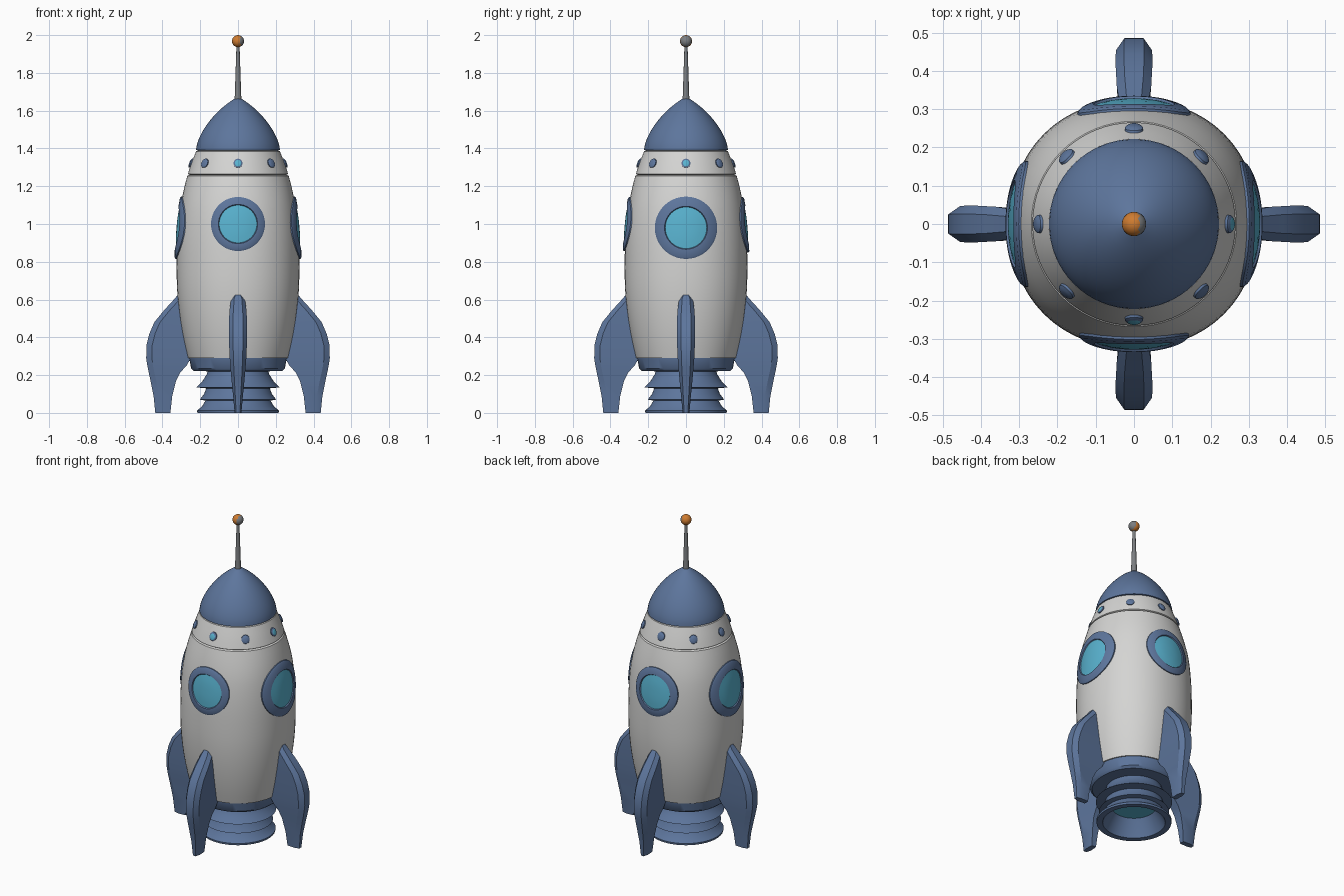
import bpy, bmesh, math
from mathutils import Matrix, Vector

if "Cube" in bpy.data.objects:
    bpy.data.objects.remove(bpy.data.objects["Cube"])


def mat(name, col):
    m = bpy.data.materials.new(name)
    m.diffuse_color = (*col, 1)
    m.use_nodes = True
    m.node_tree.nodes["Principled BSDF"].inputs["Base Color"].default_value = m.diffuse_color
    return m


WHITE = mat("hull white", (.66, .66, .65))
BLUE = mat("steel blue", (.11, .18, .335))
CYAN = mat("window cyan", (.1, .45, .63))
ORANGE = mat("beacon orange", (.62, .2, .03))
GREY = mat("antenna grey", (.2, .21, .22))


def finish(name, bm, mats, angle=35):
    bmesh.ops.recalc_face_normals(bm, faces=bm.faces[:])
    me = bpy.data.meshes.new(name)
    bm.to_mesh(me)
    bm.free()
    for m in mats:
        me.materials.append(m)
    me.shade_smooth()
    me.set_sharp_from_angle(angle=math.radians(angle))
    ob = bpy.data.objects.new(name, me)
    bpy.context.collection.objects.link(ob)
    return ob


def loft(bm, rings, mat_rule=lambda i: 0):
    """Bridge rings of equal point count and cap both ends."""
    vs = [[bm.verts.new(p) for p in ring] for ring in rings]
    n = len(vs[0])
    for i in range(len(vs) - 1):
        for j in range(n):
            k = (j + 1) % n
            f = bm.faces.new((vs[i][j], vs[i][k], vs[i + 1][k], vs[i + 1][j]))
            f.material_index = mat_rule(i)
    bm.faces.new(vs[0]).material_index = mat_rule(0)
    bm.faces.new(vs[-1]).material_index = mat_rule(len(vs) - 1)


def hull_r(z):
    if z < .75:
        return .325 - .06 * ((.75 - z) / .46) ** 2
    return .325 - .105 * ((z - .75) / .64) ** 2.6


def hull_n(z):
    """Cross-section exponent: slightly squared low, round near the nose."""
    return 2 + .15 * max(0, min(1, (1.25 - z) / .15))


def section(r, z, n=2.0, steps=64):
    pts = []
    for j in range(steps):
        a = 2 * math.pi * j / steps
        c, s = math.cos(a), math.sin(a)
        k = r / (abs(c) ** n + abs(s) ** n) ** (1 / n)
        pts.append((k * c, k * s, z))
    return pts


def lathe(name, profile, mats, squared=False, mat_rule=lambda i: 0, steps=64):
    bm = bmesh.new()
    loft(bm, [section(r, z, hull_n(z) if squared else 2, steps) for r, z in profile], mat_rule)
    return finish(name, bm, mats)


# Hull with a groove under the rivet band
prof = [(hull_r(.29 + .0485 * i), .29 + .0485 * i) for i in range(20)]
prof += [(hull_r(1.255), 1.255), (hull_r(1.26) - .01, 1.26), (hull_r(1.265), 1.265)]
prof += [(hull_r(z), z) for z in (1.3, 1.34, 1.385)] + [(.205, 1.39)]
lathe("hull", prof, [WHITE], True)

# Nose cone
prof = [(.2, 1.385), (.222, 1.392)]
for i in range(1, 16):
    s = i / 16
    prof.append((.222 * (1 - s ** 1.6) ** .8, 1.392 + .278 * s))
prof.append((.008, 1.67))
lathe("nose_cone", prof, [BLUE])

# Base collar
lathe("base_collar", [(.24, .3), (.258, .29), (.248, .235), (.235, .222), (.15, .22)], [BLUE], True)

# Stepped flared engine nozzle with a glowing core inside
lathe("engine_nozzle", [(.16, .225), (.165, .205), (.19, .165), (.22, .135), (.168, .13),
                        (.18, .1), (.202, .07), (.172, .065), (.19, .035), (.217, .012),
                        (.215, 0), (.18, 0), (.155, .05), (.125, .1)],
      [BLUE, CYAN], mat_rule=lambda i: 1 if i == 13 else 0)

# Antenna rod and beacon ball
lathe("antenna_rod", [(.021, 1.645), (.017, 1.68), (.008, 1.95)], [GREY], steps=16)
bm = bmesh.new()
bmesh.ops.create_uvsphere(bm, u_segments=20, v_segments=12, radius=.032,
                          matrix=Matrix.Translation((0, 0, 1.968)))
for f in bm.faces:
    f.material_index = 1 if f.calc_center_median().x > .012 else 0
finish("antenna_beacon", bm, [ORANGE, GREY])


def porthole(name, angle, zc, rings, glass_from, mats, steps=40):
    """Round fitting that follows the hull; rings are (radius, height above hull)."""
    rot = Matrix.Rotation(angle, 3, 'Z')
    out = []
    for rad, off in rings:
        ring = []
        for j in range(steps):
            a = 2 * math.pi * j / steps
            u, z = rad * math.cos(a), zc + rad * math.sin(a)
            R, n = hull_r(z), hull_n(z)
            d = R * (1 - (abs(u) / R) ** n) ** (1 / n) + off
            ring.append(rot @ Vector((d, u, z)))
        out.append(ring)
    bm = bmesh.new()
    loft(bm, out, lambda i: 1 if i >= glass_from else 0)
    finish(name, bm, mats)


# Four windows; those on the sides are a little larger
for name, deg, z, ro, ri in (("right", 0, .98, .165, .11), ("back", 90, .995, .147, .102),
                             ("left", 180, .98, .165, .11), ("front", 270, 1.0, .143, .1)):
    porthole(name + "_window", math.radians(deg), z,
             [(ro, -.015), (ro, .006), (ro - .008, .011), (ri + .004, .011), (ri, .005),
              (ri * .7, .007), (ri * .4, .008), (ri * .12, .008)], 4, [BLUE, CYAN])

# Eight rivets around the band
for i in range(8):
    lit = i in (0, 6)
    porthole("band_rivet_%d" % (i + 1), i * math.pi / 4, 1.322,
             [(.024, -.01), (.024, .006), (.017, .011), (.006, .012)],
             2, [BLUE, CYAN if lit else BLUE], 16)

# Four curved fins: rows of (z, inner, outer, half thickness)
ROWS = [(.635, .285, .312, .018), (.605, .26, .335, .036), (.545, .26, .39, .045),
        (.48, .26, .443, .048), (.42, .26, .469, .048), (.36, .255, .484, .047),
        (.29, .25, .486, .044), (.25, .272, .48, .041), (.215, .305, .473, .038),
        (.17, .328, .463, .034), (.09, .348, .447, .026), (0, .358, .438, .018)]
for k, name in enumerate(("right", "back", "left", "front")):
    rot = Matrix.Rotation(k * math.pi / 2, 3, 'Z')
    bm = bmesh.new()
    rings = []
    for z, a, b, t in ROWS:
        m = b - min(.03, (b - a) * .4)
        pts = [(a, -t * .8), (m, -t), (b, -t * .55), (b, t * .55), (m, t), (a, t * .8)]
        rings.append([rot @ Vector((x, y, z)) for x, y in pts])
    loft(bm, rings)
    finish(name + "_fin", bm, [BLUE], 25)
